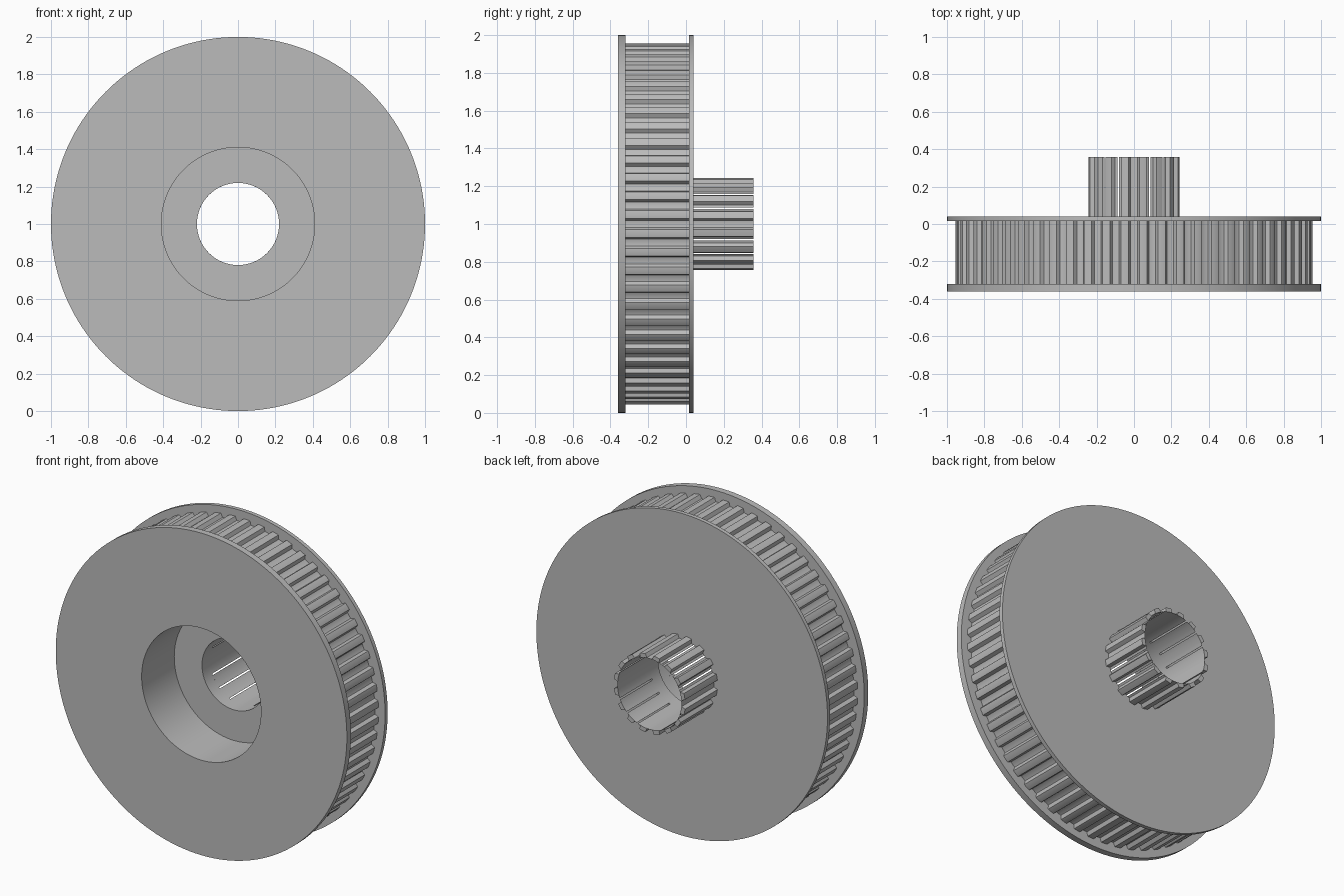
import bpy, bmesh
from math import sin, cos, pi, atan2, hypot, radians

cube = bpy.data.objects.get("Cube")
if cube:
    bpy.data.objects.remove(cube)

metal = bpy.data.materials.new("plain_grey")
metal.use_nodes = True
grey = (0.5, 0.5, 0.5, 1)
metal.diffuse_color = grey
metal.node_tree.nodes["Principled BSDF"].inputs["Base Color"].default_value = grey

BORE = 0.2195
RECESS = 0.41
# Half of a belt groove: sideways offset, depth below the tooth tip
GROOVE = [(0.0148, 0.0253), (0.0185, 0.0242), (0.0208, 0.0212),
          (0.027, 0.0042), (0.0293, 0.0012), (0.033, 0)]


def add_strip(bm, outline, inner, y0, y1, closed=True):
    """Extrude a band between a polar outline and an inner radius along y."""
    rows = []
    for a, r in outline:
        rows.append([bm.verts.new((q * sin(a), y, 1 + q * cos(a)))
                     for q, y in ((r, y0), (r, y1), (inner, y1), (inner, y0))])
    pairs = list(zip(rows, rows[1:]))
    if closed:
        pairs.append((rows[-1], rows[0]))
    else:
        bm.faces.new(rows[0])
        bm.faces.new(rows[-1])
    for a, b in pairs:
        for i in range(4):
            j = (i + 1) % 4
            bm.faces.new((a[i], a[j], b[j], b[i]))


def finish(bm, name):
    bmesh.ops.recalc_face_normals(bm, faces=bm.faces)
    mesh = bpy.data.meshes.new(name)
    bm.to_mesh(mesh)
    bm.free()
    obj = bpy.data.objects.new(name, mesh)
    bpy.context.collection.objects.link(obj)
    mesh.materials.append(metal)
    bpy.ops.object.select_all(action="DESELECT")
    obj.select_set(True)
    bpy.context.view_layer.objects.active = obj
    bpy.ops.object.shade_smooth_by_angle(angle=radians(25))


def ring(name, outer, inner, y0, y1, steps=160):
    bm = bmesh.new()
    circle = [(2 * pi * i / steps, outer) for i in range(steps)]
    add_strip(bm, circle, inner, y0, y1)
    finish(bm, name)


def tooth(k, count, radius, start=0, end=0):
    """Polar outline from the middle of groove k to the middle of the next."""
    step = 2 * pi / count

    def side(half_gap):
        points = [(half_gap, GROOVE[0][1])] + GROOVE
        return [(atan2(x, radius - d), min(radius, hypot(x, radius - d)))
                for x, d in points]

    rise = [(k * step + a, r) for a, r in side(start)]
    fall = [((k + 1) * step - a, r) for a, r in reversed(side(end))]
    return rise + [((k + 0.5) * step, radius)] + fall


# Flanges and the web behind the front recess
ring("front_flange", 1, RECESS, -0.36, -0.32)
ring("back_flange", 1, BORE, 0.015, 0.04)
ring("recess_floor", RECESS, BORE, -0.04, 0.015)

# Large toothed drum
bm = bmesh.new()
outline = []
for k in range(60):
    outline += tooth(k, 60, 0.955)[:-1]
add_strip(bm, outline, RECESS, -0.32, 0.015)
finish(bm, "toothed_drum")

# Small toothed hub, with narrow slits where the grooves break into the bore
bm = bmesh.new()
for k in range(16):
    gaps = [0 if n % 4 == 0 else 0.0045 for n in (k, k + 1)]
    add_strip(bm, tooth(k, 16, 0.2454, *gaps), BORE, 0.04, 0.358, closed=False)
finish(bm, "toothed_hub")
